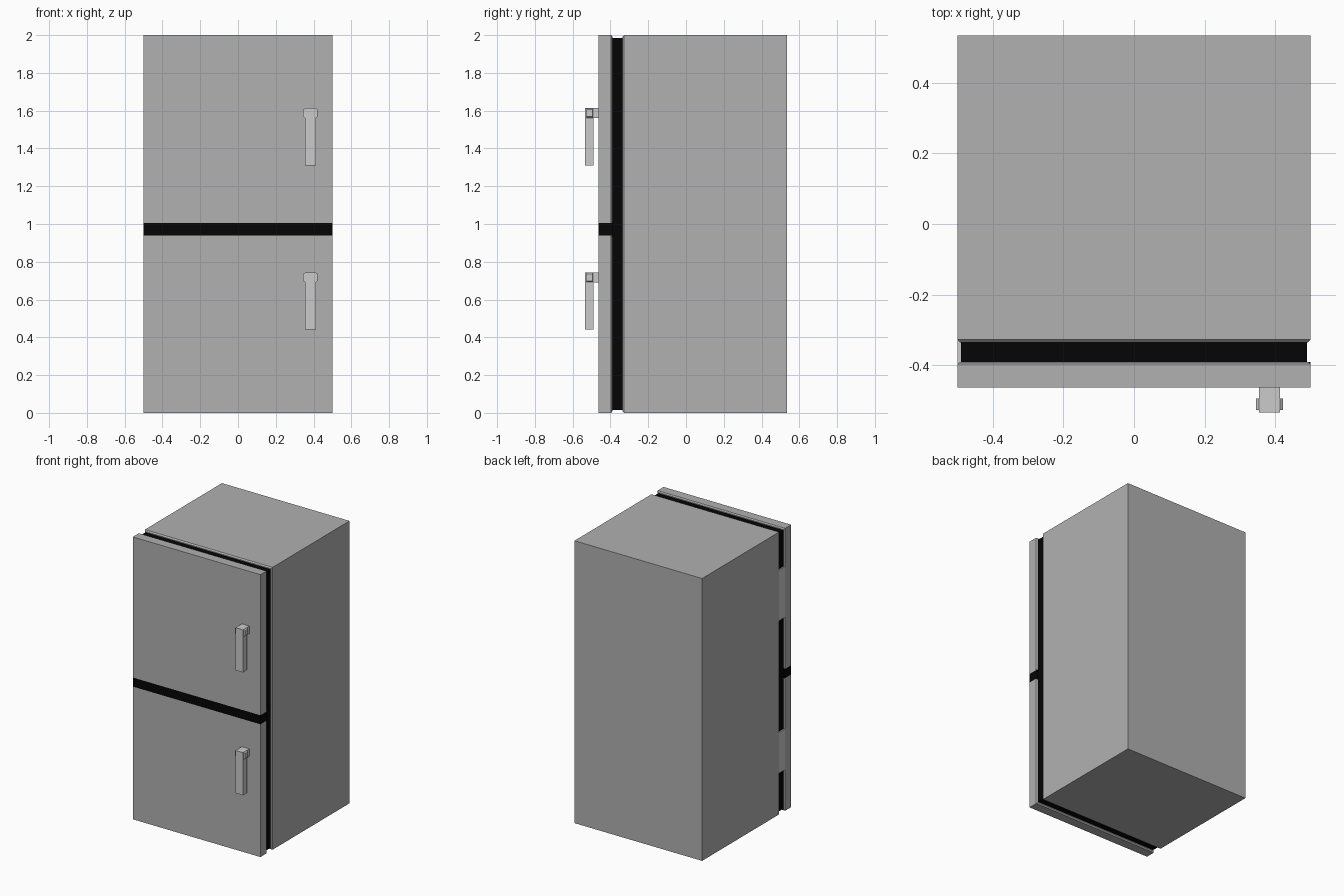
import bpy, bmesh

if "Cube" in bpy.data.objects:
    bpy.data.objects.remove(bpy.data.objects["Cube"])


def material(name, v):
    m = bpy.data.materials.new(name)
    m.diffuse_color = (v, v, v, 1)
    m.use_nodes = True
    m.node_tree.nodes["Principled BSDF"].inputs["Base Color"].default_value = m.diffuse_color
    return m


black = material("black_rubber", 0.0015)
dark = material("dark_grey_metal", 0.44)
light = material("light_grey_metal", 0.64)


def link(name, bm, mat):
    bmesh.ops.recalc_face_normals(bm, faces=bm.faces)
    me = bpy.data.meshes.new(name)
    bm.to_mesh(me)
    bm.free()
    me.materials.append(mat)
    bpy.context.collection.objects.link(bpy.data.objects.new(name, me))


def box(name, lo, hi, mat, lip=0, inset=0.0, depth=0.0):
    """Axis-aligned box; 'lip' (+1/-1) adds a tapered step on the +y/-y face."""
    bm = bmesh.new()
    bmesh.ops.create_cube(bm, size=1)
    for v in bm.verts:
        v.co = [(lo[i] + hi[i]) / 2 + v.co[i] * (hi[i] - lo[i]) for i in range(3)]
    if lip:
        bm.normal_update()
        face = next(f for f in bm.faces if f.normal.y * lip > 0.9)
        bmesh.ops.inset_region(bm, faces=[face], thickness=inset, depth=0)
        for v in face.verts:
            v.co.y += lip * depth
    link(name, bm, mat)


def handle(name, top):
    """Vertical bar with a mounting stub and tapered side caps."""
    x0, x1, y0, y1, yd = 0.354, 0.413, -0.534, -0.49, -0.463
    bm = bmesh.new()
    # L-shaped side profile swept across the width
    prof = [(y0, top), (yd, top), (yd, top - 0.052), (y1, top - 0.052),
            (y1, top - 0.302), (y0, top - 0.302)]
    f = bm.faces.new([bm.verts.new((x0, y, z)) for y, z in prof])
    for v in bmesh.ops.extrude_face_region(bm, geom=[f])["geom"]:
        if isinstance(v, bmesh.types.BMVert):
            v.co.x = x1
    # tapered caps on both sides of the bar head
    for x, s in ((x0, -1), (x1, 1)):
        rings = []
        for dx, my, mz in ((-0.004, 0.007, 0.001), (0.0, 0.007, 0.001),
                           (0.009, 0.008, 0.008)):
            a, b, c, d = y0 + my, y1 - my / 2, top - 0.052 + mz, top - mz
            rings.append([bm.verts.new((x + s * dx, y, z))
                          for y, z in ((a, c), (b, c), (b, d), (a, d))])
        for r, q in zip(rings, rings[1:]):
            for i in range(4):
                j = (i + 1) % 4
                bm.faces.new((r[i], r[j], q[j], q[i]))
        bm.faces.new(rings[0])
        bm.faces.new(rings[-1])
    link(name, bm, light)


# cabinet with a tapered front rim
box("cabinet", (-0.5, -0.327, 0), (0.5, 0.534, 2), dark, -1, 0.012, 0.008)

# recessed door seal between cabinet and doors
box("door_seal", (-0.49, -0.392, 0.014), (0.49, -0.333, 1.986), black)

# doors and handles
for name, z0, z1, top in (("lower", 0, 0.94, 0.743), ("upper", 1.004, 2, 1.613)):
    box(name + "_door", (-0.5, -0.463, z0), (0.5, -0.396, z1), dark,
        1, 0.012, 0.006)
    handle(name + "_handle", top)

# strip between the doors
box("divider_strip", (-0.5, -0.463, 0.94), (0.5, -0.39, 1.004), black)

# hinges on the left side of the gap
for name, z0, z1 in (("lower_hinge", 0.29, 0.58), ("upper_hinge", 1.37, 1.73)):
    box(name, (-0.499, -0.395, z0), (-0.47, -0.328, z1), light)
